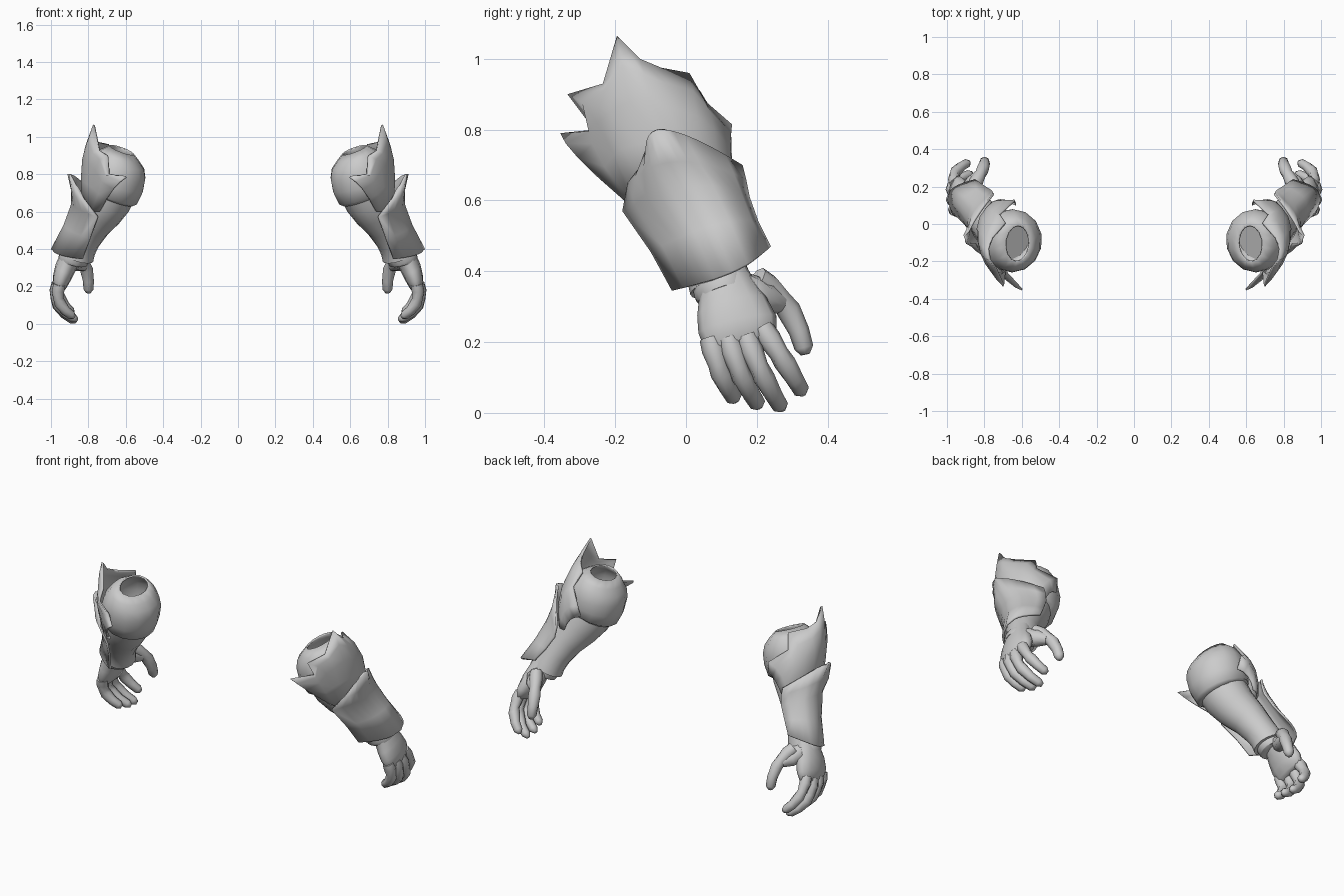
import bpy, bmesh, math
from mathutils import Vector as V

cube = bpy.data.objects.get("Cube")
if cube:
    bpy.data.objects.remove(cube)

grey = bpy.data.materials.new("plain_grey")
grey.use_nodes = True
tone = (0.6, 0.6, 0.6, 1)
grey.diffuse_color = tone
grey.node_tree.nodes["Principled BSDF"].inputs["Base Color"].default_value = tone


def finish(name, bm, thickness=0, angle=50):
    """Turn a bmesh into a smooth-shaded object mirrored to both arms."""
    mesh = bpy.data.meshes.new(name)
    bm.to_mesh(mesh)
    bm.free()
    mesh.materials.append(grey)
    obj = bpy.data.objects.new(name, mesh)
    bpy.context.collection.objects.link(obj)
    if thickness:
        shell = obj.modifiers.new("thickness", 'SOLIDIFY')
        shell.thickness = thickness
        shell.offset = -1
    pair = obj.modifiers.new("other_arm", 'MIRROR')
    pair.use_mirror_merge = False
    bpy.ops.object.select_all(action='DESELECT')
    obj.select_set(True)
    bpy.context.view_layer.objects.active = obj
    bpy.ops.object.shade_smooth_by_angle(angle=math.radians(angle))


def loft(path, radii, sides, open_start=False):
    """Tube of elliptical rings along a path; radii are (wide, deep) or one number."""
    bm = bmesh.new()
    path = [V(p) for p in path]
    rings = []
    for i, c in enumerate(path):
        t = (path[min(i + 1, len(path) - 1)] - path[max(i - 1, 0)]).normalized()
        wide = V((0, 1, 0))
        wide = (wide - t * wide.dot(t)).normalized()
        deep = t.cross(wide)
        r = radii[i] if isinstance(radii[i], tuple) else (radii[i], radii[i])
        ring = []
        for k in range(sides):
            a = math.tau * k / sides
            ring.append(bm.verts.new(c + wide * r[0] * math.cos(a) + deep * r[1] * math.sin(a)))
        rings.append(ring)
    for a, b in zip(rings, rings[1:]):
        for k in range(sides):
            n = (k + 1) % sides
            bm.faces.new((a[k], a[n], b[n], b[k]))
    if not open_start:
        bm.faces.new(rings[0][::-1])
    bm.faces.new(rings[-1])
    return bm


def sheet(rows):
    """Open grid of faces, rows running downwards and columns front to back."""
    bm = bmesh.new()
    grid = [[bm.verts.new(p) for p in row] for row in rows]
    for a, b in zip(grid, grid[1:]):
        for k in range(len(a) - 1):
            bm.faces.new((a[k], b[k], b[k + 1], a[k + 1]))
    return bm


def arc(a, mid, b, t):
    """Quadratic curve passing through mid at t = 0.5."""
    a, mid, b = V(a), V(mid), V(b)
    ctrl = mid * 2 - (a + b) / 2
    return a * (1 - t) ** 2 + ctrl * 2 * t * (1 - t) + b * t * t


# Round hollow elbow cap with an open socket on top
bm = loft([(.622, -.105, .93), (.635, -.10, .895), (.645, -.095, .85), (.65, -.09, .80),
           (.66, -.085, .745), (.678, -.075, .69), (.682, -.073, .68)],
          [(.10, .07), (.14, .115), (.162, .148), (.17, .16), (.165, .16), (.15, .15), .13],
          14, open_start=True)
finish("elbow_cap", bm, thickness=.01)

# Forearm sleeve narrowing to the wrist
bm = loft([(.675, -.08, .71), (.70, -.06, .66), (.735, -.03, .60), (.785, .02, .525),
           (.825, .06, .45), (.847, .085, .40), (.86, .098, .36)],
          [.13, .13, .118, .1, .088, .087, .09], 16)
finish("forearm_sleeve", bm)

# Wrist band
bm = loft([(.86, .09, .38), (.88, .103, .35), (.885, .108, .335)], [.078, .083, .078], 16)
finish("wrist_band", bm)

# Upper plate with pointed crown
crown = [(.60, -.355, .79), (.69, -.26, .80), (.70, -.335, .90), (.745, -.235, .93),
         (.775, -.195, 1.065), (.785, -.13, 1.0), (.76, -.07, .975), (.69, .01, .96),
         (.72, .055, .88), (.64, .13, .815), (.63, .11, .74)]
belly = [(.67, -.305, .72), (.73, -.265, .76), (.765, -.25, .82), (.795, -.215, .85),
         (.82, -.16, .88), (.833, -.10, .88), (.833, -.04, .86), (.81, .03, .84),
         (.78, .08, .80), (.73, .125, .75), (.69, .13, .71)]
hem = [(.74, -.175, .60), (.76, -.17, .60), (.785, -.155, .60), (.805, -.135, .60),
       (.825, -.10, .62), (.835, -.05, .64), (.83, 0, .64), (.81, .05, .64),
       (.79, .09, .64), (.76, .12, .64), (.73, .13, .64)]
rows = [[arc(a, m, b, t) for a, m, b in zip(crown, belly, hem)] for t in (0, .25, .5, .75, 1)]
finish("upper_plate", sheet(rows), thickness=.012)

# Lower plate wrapped round the outside of the forearm, with a raised ridge
stations = [((.845, -.11, .72), (.90, -.06, .80), (.76, .16, .70)),
            ((.815, -.165, .65), (.88, -.02, .71), (.755, .17, .66)),
            ((.755, -.18, .57), (.88, .02, .64), (.76, .18, .61)),
            ((.795, -.10, .455), (.92, .075, .53), (.80, .205, .54)),
            ((.835, -.04, .345), (.988, .13, .40), (.85, .24, .47))]
steps = 12
rows = []
for n, (front, crest, back) in enumerate(stations):
    row = []
    for k in range(steps + 1):
        p = arc(front, crest, back, k / steps)
        # Fuller sides give a boxier wrap
        p.x += .014 * abs(math.sin(math.tau * k / steps)) * (n > 0)
        row.append(p)
    row[steps // 2].x += .012
    rows.append(row)
finish("lower_plate", sheet(rows), thickness=.012, angle=60)

# Palm
bm = loft([(.875, .09, .41), (.90, .115, .35), (.922, .13, .30), (.94, .145, .25),
           (.955, .155, .20), (.957, .16, .185)],
          [(.075, .055), (.082, .056), (.102, .056), (.113, .05), (.104, .038), (.08, .02)], 12)
finish("palm", bm, angle=60)

# Fingers and thumb: knuckle, middle joint, tip
fingers = {
    "little_finger": ((.955, .07, .21), (.952, .10, .11), (.875, .14, .037)),
    "ring_finger": ((.965, .12, .21), (.96, .16, .10), (.86, .207, .02)),
    "middle_finger": ((.965, .17, .215), (.963, .22, .10), (.865, .272, .012)),
    "index_finger": ((.955, .215, .24), (.953, .28, .14), (.88, .33, .055)),
    "thumb": ((.86, .20, .38), (.81, .29, .29), (.80, .337, .165)),
}
girth = [1.1, 1.15, .95, 1.08, .92, .85, .4]
for name, joints in fingers.items():
    size = .032 if name == "thumb" else .029
    path = [arc(*joints, t) for t in (0, .15, .35, .5, .75, .93, 1)]
    finish(name, loft(path, [size * g for g in girth], 8), angle=70)

# Thumb mound joining the thumb to the palm
bm = loft([(.885, .13, .37), (.875, .18, .34), (.855, .225, .325), (.825, .265, .31)],
          [.04, .052, .046, .03], 10)
finish("thumb_mound", bm, angle=70)
